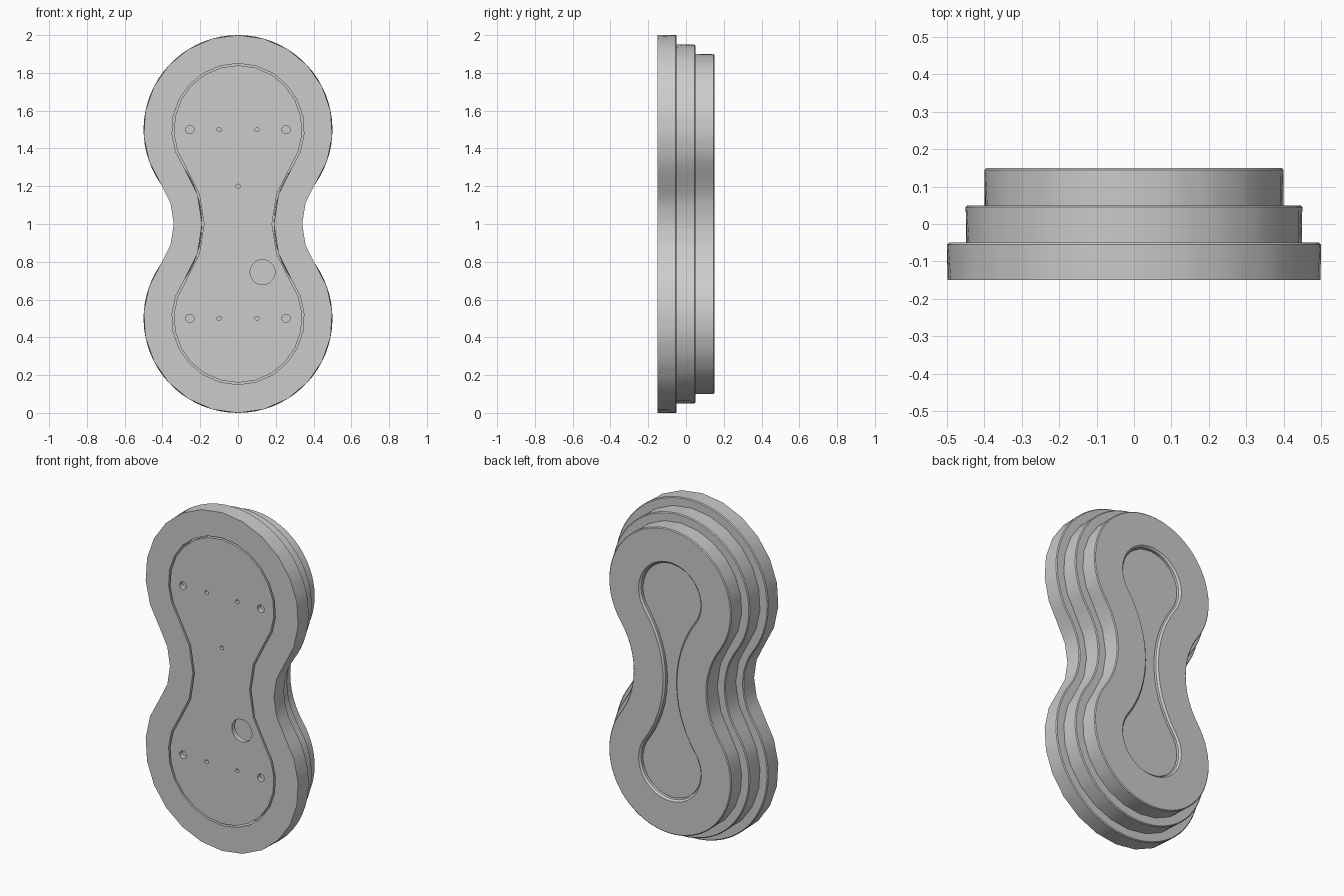
import bpy, bmesh
from math import sin, cos, atan2, radians, pi
from mathutils import Vector

cube = bpy.data.objects.get("Cube")
if cube:
    bpy.data.objects.remove(cube)

grey = bpy.data.materials.new("light grey")
grey.use_nodes = True
colour = (0.6, 0.6, 0.6, 1)
grey.diffuse_color = colour
grey.node_tree.nodes["Principled BSDF"].inputs["Base Color"].default_value = colour

# Peanut outline: two round lobes joined by tangent waist arcs
LOBE, WAIST_R, WAIST_X = 0.5, 0.361, 0.701
TANGENT = atan2(0.5, WAIST_X)
STEP = 3


def arc(cx, cz, r, a0, a1, n):
    return [Vector((cx + r * cos(a0 + (a1 - a0) * i / n), 0,
                    cz + r * sin(a0 + (a1 - a0) * i / n))) for i in range(n)]


def outline(inset, y, coarse):
    r, w, t = LOBE - inset, WAIST_R + inset, TANGENT
    pts = arc(0, 1.5, r, -t, pi + t, 16 * STEP)
    pts += arc(-WAIST_X, 1, w, t, -t, 4 * STEP)
    pts += arc(0, 0.5, r, pi - t, 2 * pi + t, 16 * STEP)
    pts += arc(WAIST_X, 1, w, pi + t, pi - t, 4 * STEP)
    if coarse:  # flatten the curve into longer straight chords
        n = len(pts)
        pts = [pts[i - i % STEP].lerp(pts[(i - i % STEP + STEP) % n], i % STEP / STEP)
               for i in range(n)]
    return [(p.x, y, p.z) for p in pts]


def finish(name, bm):
    bmesh.ops.recalc_face_normals(bm, faces=bm.faces)
    mesh = bpy.data.meshes.new(name)
    bm.to_mesh(mesh)
    bm.free()
    mesh.materials.append(grey)
    obj = bpy.data.objects.new(name, mesh)
    bpy.context.collection.objects.link(obj)
    return obj


def smooth(obj):
    bpy.ops.object.select_all(action='DESELECT')
    obj.select_set(True)
    bpy.context.view_layer.objects.active = obj
    bpy.ops.object.shade_smooth_by_angle(angle=radians(30))


def loft(name, profile, ring=False):
    """Skin outlines given as (inset, y, coarse); a ring closes on itself."""
    bm = bmesh.new()
    loops = [[bm.verts.new(p) for p in outline(*step)] for step in profile]
    pairs = list(zip(loops, loops[1:]))
    if ring:
        pairs.append((loops[-1], loops[0]))
    else:
        bm.faces.new(loops[0])
        bm.faces.new(loops[-1])
    for a, b in pairs:
        for i in range(len(a)):
            j = (i + 1) % len(a)
            bm.faces.new((a[i], a[j], b[j], b[i]))
    obj = finish(name, bm)
    smooth(obj)
    return obj


B = 0.005  # edge bevel

# Stepped body
loft("front_tier", [(0, -0.15, True), (0, -0.05 - B, False), (B, -0.05, False),
                    (0.15, -0.05, False), (0.15, -0.15, True)], ring=True)
loft("middle_tier", [(0.05, -0.06, True), (0.05, 0.05 - B, False), (0.05 + B, 0.05, False)])
loft("back_tier", [(0.1, 0.04, True), (0.1, 0.15 - B, False), (0.1 + B, 0.15, False),
                   (0.295, 0.15, False), (0.305, 0.14, False), (0.305, 0.04, False)], ring=True)

# Recessed panel in the back opening
loft("back_panel", [(0.31, 0.04, False), (0.31, 0.13, False)])

# Front cover plate with drilled holes
plate = loft("front_plate", [(0.16, -0.15, True), (0.16, -0.12, True)])
holes = [(0.13, 0.745, 0.066), (0, 1.2, 0.011)]
for z in (0.5, 1.5):
    for side in (-1, 1):
        holes += [(side * 0.255, z, 0.022), (side * 0.1, z, 0.011)]
bm = bmesh.new()
for x, z, r in holes:
    front, back = ([bm.verts.new((x + r * cos(k * pi / 12), y, z + r * sin(k * pi / 12)))
                    for k in range(24)] for y in (-0.2, -0.08))
    bm.faces.new(front)
    bm.faces.new(back)
    for i in range(24):
        j = (i + 1) % 24
        bm.faces.new((front[i], front[j], back[j], back[i]))
cutter = finish("hole_cutter", bm)
cutter.hide_render = True
mod = plate.modifiers.new("holes", 'BOOLEAN')
mod.operation = 'DIFFERENCE'
mod.solver = 'EXACT'
mod.object = cutter
bpy.context.view_layer.objects.active = plate
bpy.ops.object.modifier_apply(modifier=mod.name)
bpy.data.objects.remove(cutter)
smooth(plate)
